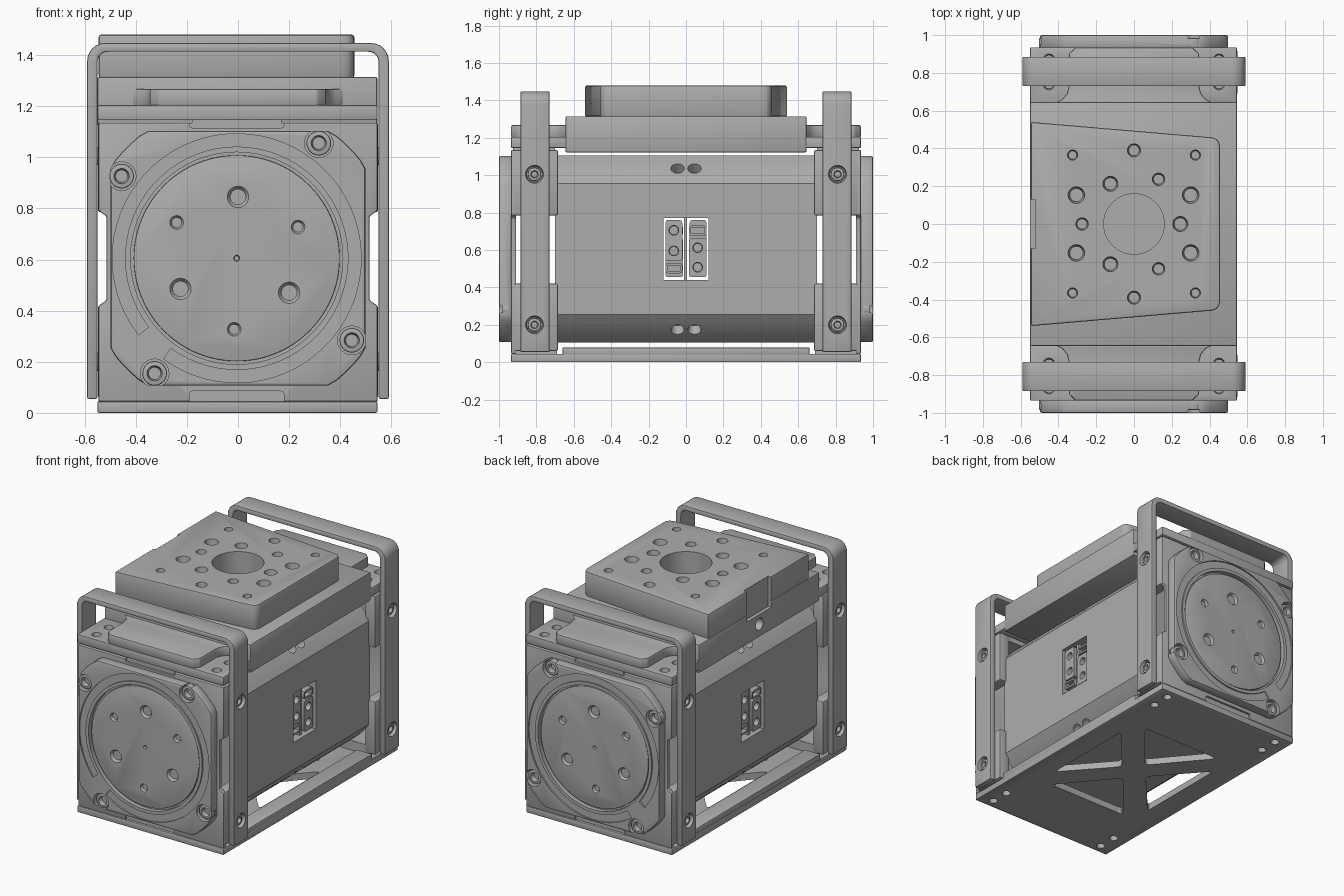
import bpy, bmesh
from math import sin, cos, radians, pi
from mathutils import Vector, Matrix

cube = bpy.data.objects.get("Cube")
if cube:
    bpy.data.objects.remove(cube)

grey = bpy.data.materials.new("machined grey")
grey.use_nodes = True
COLOUR = (0.42, 0.42, 0.42, 1)
grey.diffuse_color = COLOUR
grey.node_tree.nodes["Principled BSDF"].inputs["Base Color"].default_value = COLOUR

CZ = 0.605          # height of the motor axis
parts = []


def place(axis, p, t):
    """Lift a 2D profile point to 3D, with t along the axis."""
    return {"x": (t, p[0], p[1]), "y": (p[0], t, p[1]), "z": (p[0], p[1], t)}[axis]


def add_prism(bm, axis, pts, a, b):
    low = [bm.verts.new(place(axis, p, a)) for p in pts]
    high = [bm.verts.new(place(axis, p, b)) for p in pts]
    n = len(pts)
    faces = [bm.faces.new(low), bm.faces.new(high)]
    for i in range(n):
        j = (i + 1) % n
        faces.append(bm.faces.new((low[i], low[j], high[j], high[i])))
    bmesh.ops.recalc_face_normals(bm, faces=faces)


def add_hole(bm, pos, direction, r, depth, taper=0.5):
    """Tapered drill centred on a surface point; direction points outwards."""
    rot = Vector(direction).to_track_quat("Z", "Y").to_matrix().to_4x4()
    bmesh.ops.create_cone(bm, cap_ends=True, segments=24, radius1=r * taper,
                          radius2=r * (2 - taper), depth=2 * depth,
                          matrix=Matrix.Translation(pos) @ rot)


def rect(x0, x1, y0, y1):
    return [(x0, y0), (x1, y0), (x1, y1), (x0, y1)]


def circle(r, cx=0, cy=0, start=0, end=360, n=64):
    count = n if end - start == 360 else n + 1
    return [(cx + r * cos(radians(start + (end - start) * i / n)),
             cy + r * sin(radians(start + (end - start) * i / n))) for i in range(count)]


def rounded(pts, r, seg=5):
    out = []
    for i, p in enumerate(pts):
        p, a, b = Vector(p), Vector(pts[i - 1]), Vector(pts[(i + 1) % len(pts)])
        s, e = p + (a - p).normalized() * r, p + (b - p).normalized() * r
        for k in range(seg + 1):
            t = k / seg
            out.append(tuple(s * (1 - t) ** 2 + p * 2 * t * (1 - t) + e * t * t))
    return out


def bake(ob):
    dep = bpy.context.evaluated_depsgraph_get()
    mesh = bpy.data.meshes.new_from_object(ob.evaluated_get(dep))
    ob.modifiers.clear()
    ob.data = mesh


def finish(name, bm):
    mesh = bpy.data.meshes.new(name)
    bm.to_mesh(mesh)
    bm.free()
    ob = bpy.data.objects.new(name, mesh)
    bpy.context.collection.objects.link(ob)
    return ob


def prism(name, axis, pts, a, b, bevel=0.0):
    bm = bmesh.new()
    add_prism(bm, axis, pts, a, b)
    ob = finish(name, bm)
    ob.data.materials.append(grey)
    if bevel:
        m = ob.modifiers.new("bevel", "BEVEL")
        m.width, m.segments, m.angle_limit = bevel, 2, radians(40)
        bake(ob)
    parts.append(ob)
    return ob


def cut(ob, bm):
    tool = finish("cutter", bm)
    tool.hide_render = True
    m = ob.modifiers.new("cut", "BOOLEAN")
    m.operation, m.solver, m.object = "DIFFERENCE", "EXACT", tool
    bake(ob)
    bpy.data.objects.remove(tool)


def mirror(ob, x=False, y=True):
    m = ob.modifiers.new("mirror", "MIRROR")
    m.use_axis = (x, y, False)
    bake(ob)


# Motor body: round section clipped to a square, with socket window and vents
def clipped(r, half):
    pts = []
    for q in range(4):
        for a in range(35, 56, 4):
            t = radians(a + 90 * q)
            pts.append((max(-half, min(half, r * cos(t))), CZ + max(-half, min(half, r * sin(t)))))
    return pts


body = prism("motor_body", "y", clipped(0.61, 0.5), -0.7, 0.7)
bm = bmesh.new()
add_prism(bm, "x", rect(-0.12, 0.12, 0.44, 0.77), -0.7, 0.7)
for sx in (-1, 1):
    for sz in (-1, 1):
        for y in (-0.045, 0.045):
            add_hole(bm, (sx * 0.432, y, CZ + sz * 0.432), (sx, 0, sz), 0.036, 0.06, 0.8)
cut(body, bm)

# Sockets on both sides: one large and one small per column
for s, side in ((1, "left"), (-1, "right")):
    for y0, y1, z0, z1, size in ((-0.11, -0.02, 0.54, 0.76, "large"), (-0.11, -0.02, 0.475, 0.53, "small"),
                                 (0.015, 0.11, 0.455, 0.665, "large"), (0.015, 0.11, 0.675, 0.73, "small")):
        ya, yb = sorted((s * y0, s * y1))
        xa, xb = sorted((s * 0.36, s * 0.485))
        socket = prism(f"{side}_{size}_socket", "x", rounded(rect(ya, yb, z0, z1), 0.015, 2), xa, xb)
        bm = bmesh.new()
        mid, h = (ya + yb) / 2, z1 - z0
        for f in ((0.25, 0.75) if size == "large" else (0.5,)):
            if size == "large":
                add_hole(bm, (s * 0.485, mid, z0 + h * f), (s, 0, 0), 0.026, 0.05, 0.9)
            else:
                add_prism(bm, "x", rect(ya + 0.012, yb - 0.012, z0 + 0.012, z1 - 0.012), s * 0.45, s * 0.52)
        cut(socket, bm)
    prism(f"{side}_socket_divider", "x", rect(-0.012, 0.006, 0.44, 0.77), s * 0.36, s * 0.47)

# End plates with notched sides, and the corner blocks behind them
half = [(0.545, 0.045), (0.545, 0.42), (0.515, 0.44), (0.515, 0.77), (0.545, 0.79), (0.545, 1.135)]
plate = prism("end_plates", "y", half + [(-x, z) for x, z in reversed(half)], -0.935, -0.908, 0.006)
bm = bmesh.new()
for z0, z1 in ((0.03, 0.085), (1.115, 1.15)):
    add_prism(bm, "y", rounded(rect(-0.19, 0.18, z0, z1), 0.012, 2), -0.95, -0.92)
cut(plate, bm)
mirror(plate)
for name, z0, z1 in (("lower_corner_blocks", 0.06, 0.42), ("upper_corner_blocks", 0.785, 1.135)):
    mirror(prism(name, "z", rect(0.47, 0.548, -0.92, -0.685), z0, z1, 0.008), x=True)
for name, z0, z1 in (("lower_end_rails", 0.045, 0.11), ("upper_end_rails", 1.1, 1.135)):
    mirror(prism(name, "y", rect(-0.5, 0.5, z0, z1), -0.915, -0.69))

# Raised end flanges with a sunken seat, a broken ring groove and screw bosses
flange = prism("end_flanges", "y", clipped(0.615, 0.498), -1.0, -0.93, 0.01)
bm = bmesh.new()
add_prism(bm, "y", circle(0.415, -0.005, CZ), -1.1, -0.97)
ring = circle(0.487, -0.005, CZ, -126, 218) + circle(0.437, -0.005, CZ, -126, 218)[::-1]
add_prism(bm, "y", ring, -1.1, -0.99)
cut(flange, bm)
screws = [(-0.005 + 0.553 * cos(radians(a)), CZ + 0.553 * sin(radians(a))) for a in (54.5, 144.5, 234.5, 324.5)]
bm = bmesh.new()
for x, z in screws:
    add_prism(bm, "y", circle(0.056, x, z, n=24), -1.1, -0.95)
cut(flange, bm)
mirror(flange)
for i, (x, z) in enumerate(screws):
    screw = prism(f"flange_screws_{i + 1}", "y", circle(0.048, x, z, n=32), -0.985, -0.93, 0.006)
    bm = bmesh.new()
    add_hole(bm, (x, -0.985, z), (0, -1, 0), 0.03, 0.03, 0.8)
    cut(screw, bm)
    mirror(screw)

# Turning discs with mounting holes
disc = prism("end_discs", "y", circle(0.403, -0.005, CZ, n=96), -0.986, -0.94, 0.004)
bm = bmesh.new()
for x, z, r in ((0, 0.845, 0.042), (-0.225, 0.485, 0.042), (0.2, 0.47, 0.042), (-0.24, 0.745, 0.027),
                (0.235, 0.727, 0.027), (-0.015, 0.327, 0.027), (-0.005, CZ, 0.012)):
    add_hole(bm, (x, -0.986, z), (0, -1, 0), r, 0.03, 0.5)
cut(disc, bm)
mirror(disc)

# Base plate with cross-braced openings and corner holes
base = prism("base_plate", "z", rect(-0.55, 0.545, -0.935, 0.935), 0.0, 0.045, 0.006)
corners = [(x, y) for x in (-0.45, 0.45) for y in (-0.87, -0.74, 0.74, 0.87)]
bm = bmesh.new()
for s in (-1, 1):
    add_prism(bm, "z", rounded([(s * 0.39, -0.33), (s * 0.39, 0.33), (s * 0.1, 0)], 0.04), -0.1, 0.2)
    add_prism(bm, "z", rounded([(-0.3, s * 0.47), (0.3, s * 0.47), (0, s * 0.11)], 0.04), -0.1, 0.2)
for x, y in corners:
    add_hole(bm, (x, y, 0), (0, 0, -1), 0.028, 0.03, 0.8)
cut(base, bm)
mirror(prism("base_side_rails", "z", rect(0.43, 0.545, -0.66, 0.66), 0.04, 0.078, 0.005), x=True, y=False)

# Top end caps: low deck with holes and a raised flared centre
deck = prism("top_end_decks", "z", rect(-0.55, 0.545, -0.935, -0.64), 1.145, 1.205, 0.006)
bm = bmesh.new()
for x, y in corners:
    if y < 0:
        add_hole(bm, (x, y, 1.205), (0, 0, 1), 0.03, 0.04, 0.8)
cut(deck, bm)
mirror(deck)
side = [(0.345, -0.9), (0.345, -0.73), (0.355, -0.69), (0.38, -0.66), (0.42, -0.64)]
outline = [(0.31, -0.935)] + side + [(-x, y) for x, y in reversed(side)] + [(-0.31, -0.935)]
mirror(prism("top_end_ridges", "z", outline, 1.2, 1.268, 0.008))
mirror(prism("top_locating_tabs", "y", rounded(rect(-0.18, 0.17, 1.12, 1.16), 0.01, 2), -0.925, -0.7))

# Top beam and the tapered mounting plate
beam = prism("top_beam", "z", rect(-0.55, 0.545, -0.645, 0.645), 1.122, 1.315, 0.008)
bm = bmesh.new()
add_hole(bm, (-0.55, 0, 1.21), (-1, 0, 0), 0.04, 0.05, 0.8)
add_prism(bm, "z", rect(-0.6, -0.525, -0.13, 0.13), 1.275, 1.4)
cut(beam, bm)
taper = rounded([(0.455, -0.46), (0.455, 0.46)], 0.0, 1)
r = 0.05
nose = rounded([(-0.545, 0.54), (-0.545, -0.54), (0.455, -0.455), (0.455, 0.455)], r)
sharp = [(-0.545, 0.54), (-0.545, -0.54)] + nose[len(nose) // 2:]
mount = prism("mounting_plate", "z", sharp, 1.31, 1.48, 0.01)
bm = bmesh.new()
add_prism(bm, "z", circle(0.16), 1.33, 1.6)
add_prism(bm, "z", rect(-0.6, -0.525, -0.13, 0.13), 1.2, 1.6)
for x, y, rad in ((0.325, 0.365, 0.027), (-0.325, 0.365, 0.027), (0, 0.39, 0.035), (-0.125, 0.213, 0.04),
                  (0.13, 0.237, 0.033), (0.3, 0.153, 0.044), (-0.305, 0.153, 0.044)):
    for s in (-1, 1):
        add_hole(bm, (x, s * y, 1.48), (0, 0, 1), rad, 0.06, 0.8)
add_hole(bm, (0.245, 0, 1.48), (0, 0, 1), 0.04, 0.06, 0.8)
add_hole(bm, (-0.275, 0, 1.48), (0, 0, 1), 0.033, 0.06, 0.8)
cut(mount, bm)


# Arched straps over both ends, with countersunk side screws
def arch(hw, top, r):
    right = [(hw, 0.055)] + circle(r, hw - r, top - r, 0, 90, 6)
    return right + [(-x, z) for x, z in reversed(right)]


strap = prism("arched_straps", "y", arch(0.59, 1.447, 0.07) + arch(0.55, 1.413, 0.04)[::-1], -0.885, -0.73, 0.006)
bm = bmesh.new()
for s in (-1, 1):
    for z in (0.2, 1.005):
        add_hole(bm, (s * 0.59, -0.81, z), (s, 0, 0), 0.048, 0.06, 0.8)
cut(strap, bm)
mirror(strap)
for z, name in ((0.2, "lower_strap_screws"), (1.005, "upper_strap_screws")):
    screw = prism(name, "x", circle(0.036, -0.81, z, n=24), 0.53, 0.577, 0.006)
    bm = bmesh.new()
    add_hole(bm, (0.577, -0.81, z), (1, 0, 0), 0.02, 0.02, 0.8)
    cut(screw, bm)
    mirror(screw, x=True)

# Smooth shading on curved walls
bpy.ops.object.select_all(action="DESELECT")
for ob in parts:
    ob.select_set(True)
bpy.context.view_layer.objects.active = parts[0]
bpy.ops.object.shade_smooth_by_angle(angle=radians(30))
